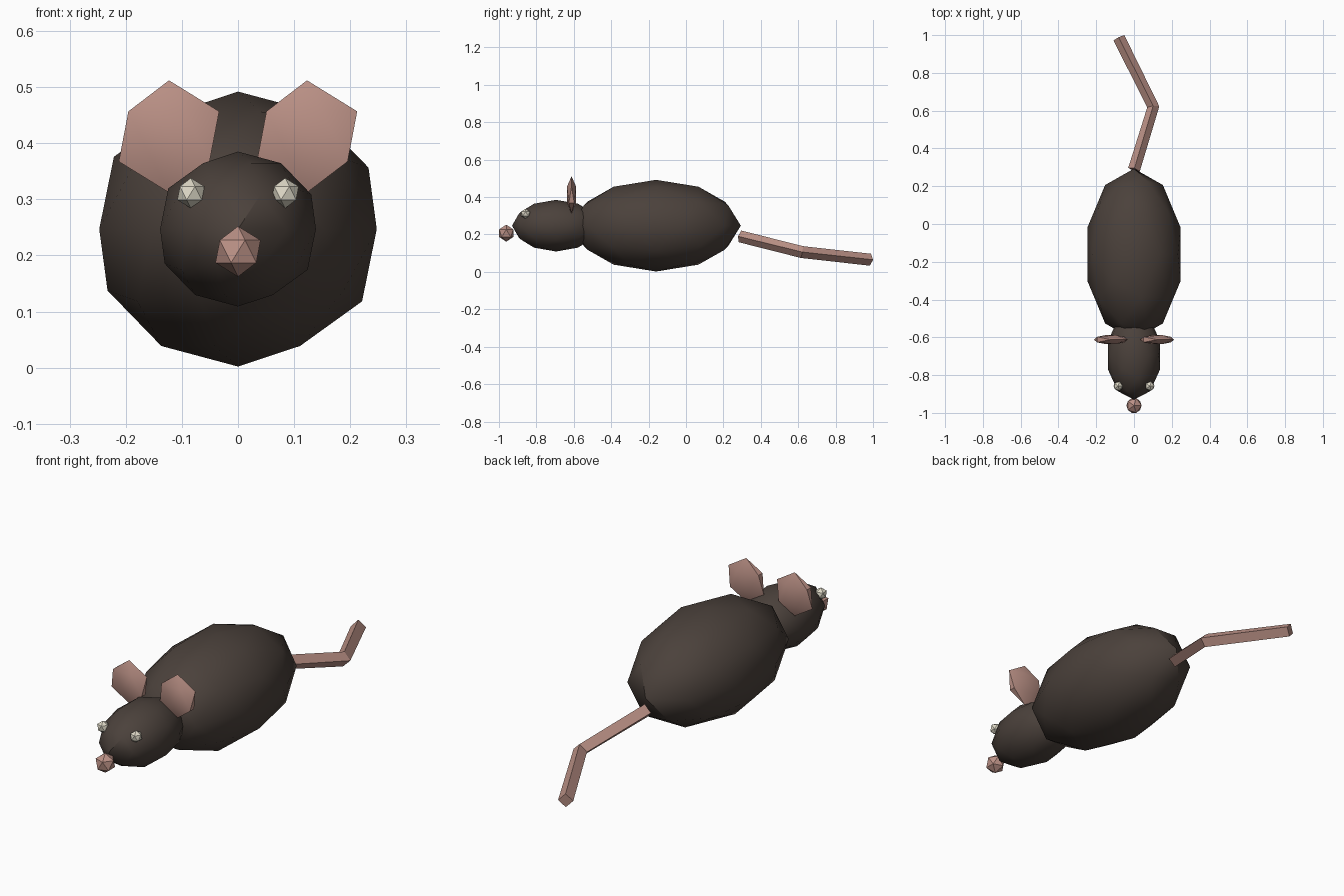
import bpy
import math

if "Cube" in bpy.data.objects:
    bpy.data.objects.remove(bpy.data.objects["Cube"])


def material(name, rgb):
    m = bpy.data.materials.new(name)
    m.diffuse_color = (*rgb, 1.0)
    m.use_nodes = True
    m.node_tree.nodes["Principled BSDF"].inputs["Base Color"].default_value = m.diffuse_color
    return m


FUR = material("dark_brown_fur", (0.07, 0.053, 0.044))
PINK = material("pink_skin", (0.50, 0.285, 0.24))
CREAM = material("cream_eye", (0.74, 0.70, 0.58))


def ball(name, centre, radii, detail, mat):
    """Low-poly ellipsoid made from an icosphere."""
    bpy.ops.mesh.primitive_ico_sphere_add(subdivisions=detail, radius=1)
    ob = bpy.context.object
    ob.name = name
    ob.scale = radii
    ob.location = centre
    bpy.ops.object.transform_apply(location=False, rotation=False, scale=True)
    ob.data.materials.append(mat)
    bpy.ops.object.shade_smooth_by_angle(angle=math.radians(30))
    return ob


# body, head and nose
ball("body", (0, -0.16, 0.247), (0.26, 0.453, 0.245), 2, FUR)
ball("head", (0, -0.695, 0.247), (0.146, 0.235, 0.138), 2, FUR)
ball("nose", (0, -0.961, 0.207), (0.045, 0.045, 0.045), 1, PINK)

# ears and eyes
for side, s in (("left", -1), ("right", 1)):
    ball(side + "_ear", (s * 0.123, -0.612, 0.412), (0.1, 0.028, 0.1), 1, PINK)
    ball(side + "_eye", (s * 0.084, -0.858, 0.311), (0.027, 0.027, 0.027), 1, CREAM)

# bent tail with a four-sided section
curve = bpy.data.curves.new("tail", "CURVE")
curve.dimensions = "3D"
curve.twist_mode = "Z_UP"
curve.bevel_depth = 0.032
curve.bevel_resolution = 0
curve.use_fill_caps = True
path = [(0, 0.288, 0.19), (0.102, 0.62, 0.106), (-0.08, 0.986, 0.065)]
spline = curve.splines.new("POLY")
spline.points.add(len(path) - 1)
for p, co in zip(spline.points, path):
    p.co = (*co, 1)
spline.use_smooth = False
curve.materials.append(PINK)
tail = bpy.data.objects.new("tail", curve)
bpy.context.collection.objects.link(tail)
bpy.ops.object.select_all(action="DESELECT")
tail.select_set(True)
bpy.context.view_layer.objects.active = tail
bpy.ops.object.convert(target="MESH")
